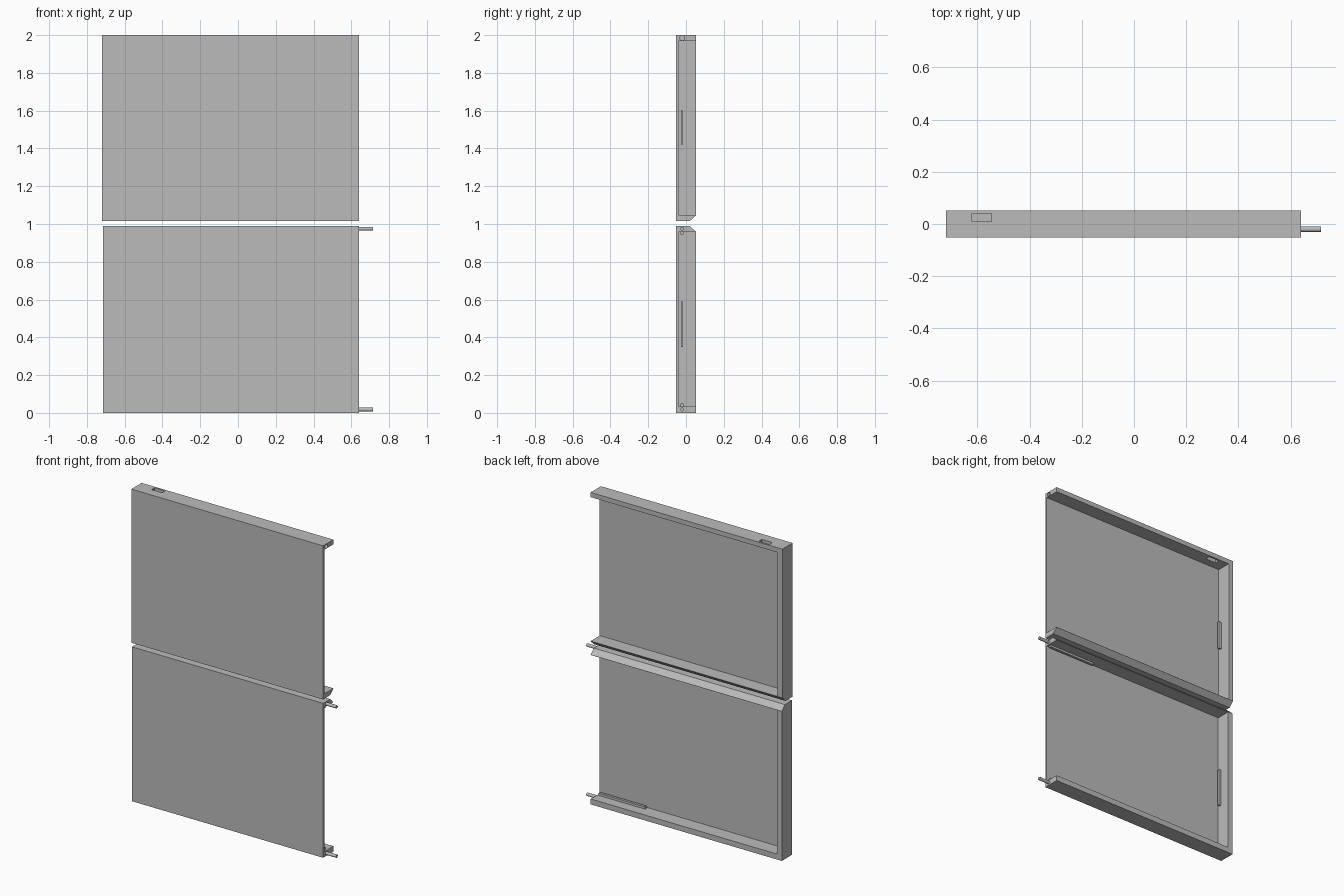
import bpy, bmesh, math
from mathutils import Matrix, Vector

if "Cube" in bpy.data.objects:
    bpy.data.objects.remove(bpy.data.objects["Cube"], do_unlink=True)

grey = bpy.data.materials.new("plain grey")
grey.use_nodes = True
colour = (0.5, 0.5, 0.5, 1)
grey.diffuse_color = colour
grey.node_tree.nodes["Principled BSDF"].inputs["Base Color"].default_value = colour

LEFT, RIGHT = -0.72, 0.64
FRONT, BACK = -0.052, 0.052
WALL = 0.033
PIN_Y = -0.02


def finish(name, bm):
    bmesh.ops.recalc_face_normals(bm, faces=bm.faces)
    mesh = bpy.data.meshes.new(name)
    bm.to_mesh(mesh)
    bm.free()
    mesh.materials.append(grey)
    obj = bpy.data.objects.new(name, mesh)
    bpy.context.collection.objects.link(obj)
    return obj


def extrude_x(name, profile, x0, x1):
    """Extrude a (y, z) outline along x."""
    bm = bmesh.new()
    face = bm.faces.new([bm.verts.new((x0, y, z)) for y, z in profile])
    ext = bmesh.ops.extrude_face_region(bm, geom=[face])["geom"]
    bmesh.ops.translate(bm, vec=Vector((x1 - x0, 0, 0)),
                        verts=[v for v in ext if isinstance(v, bmesh.types.BMVert)])
    return finish(name, bm)


def box(name, x, y, z):
    return extrude_x(name, [(y[0], z[0]), (y[1], z[0]), (y[1], z[1]), (y[0], z[1])], *x)


def rod(name, x0, x1, z, radius):
    bm = bmesh.new()
    place = Matrix.Translation(((x0 + x1) / 2, PIN_Y, z)) @ Matrix.Rotation(math.pi / 2, 4, 'Y')
    bmesh.ops.create_cone(bm, cap_ends=True, segments=24, radius1=radius,
                          radius2=radius, depth=x1 - x0, matrix=place)
    obj = finish(name, bm)
    for p in obj.data.polygons:
        p.use_smooth = len(p.vertices) == 4
    return obj


def cut(target, cutter):
    mod = target.modifiers.new("cut", 'BOOLEAN')
    mod.operation, mod.solver, mod.object = 'DIFFERENCE', 'EXACT', cutter
    bpy.context.view_layer.objects.active = target
    bpy.ops.object.modifier_apply(modifier=mod.name)
    bpy.data.objects.remove(cutter, do_unlink=True)


def tray(name, left, outer, inner, meeting):
    """Panel with lips on three sides, bevelled where it meets its twin."""
    step = WALL - 0.002 if meeting == outer[0] else 0.002 - WALL
    far = outer[1] if meeting == outer[0] else outer[0]
    profile = [(FRONT, far), (FRONT, meeting), (0.02, meeting),
               (BACK, meeting + step), (BACK, far)]
    body = extrude_x(name, profile, left, RIGHT)
    cut(body, box("hollow", (left + WALL, RIGHT + 0.1), (FRONT + 0.012, BACK + 0.1), inner))
    return body


# Upper tray with a slot in its top lip and a round socket in its open end
upper = tray("upper_panel", LEFT, (1.015, 2.0), (1.047, 1.97), 1.015)
cut(upper, box("slot", (-0.62, -0.545), (0.01, 0.04), (1.95, 2.05)))
cut(upper, rod("socket", RIGHT - 0.08, RIGHT + 0.05, 1.985, 0.013))

# Lower tray
tray("lower_panel", LEFT + 0.004, (0.0, 0.99), (0.035, 0.958), 0.99)

# Catch strips inside the closed end
for name, z in (("upper_catch", (1.42, 1.6)), ("lower_catch", (0.35, 0.59))):
    box(name, (LEFT + 0.02, LEFT + WALL + 0.02), (-0.027, -0.015), z)

# Hinge pins at the open end, each with a slide strip inside the lip
for name, pin_z, strip in (("bottom", 0.018, (0.03, 0.05)), ("top", 0.975, (0.945, 0.962))):
    rod(name + "_hinge_pin", RIGHT - 0.02, 0.715, pin_z, 0.01)
    box(name + "_slide_strip", (0.3, RIGHT - 0.01), (-0.03, -0.014), strip)
